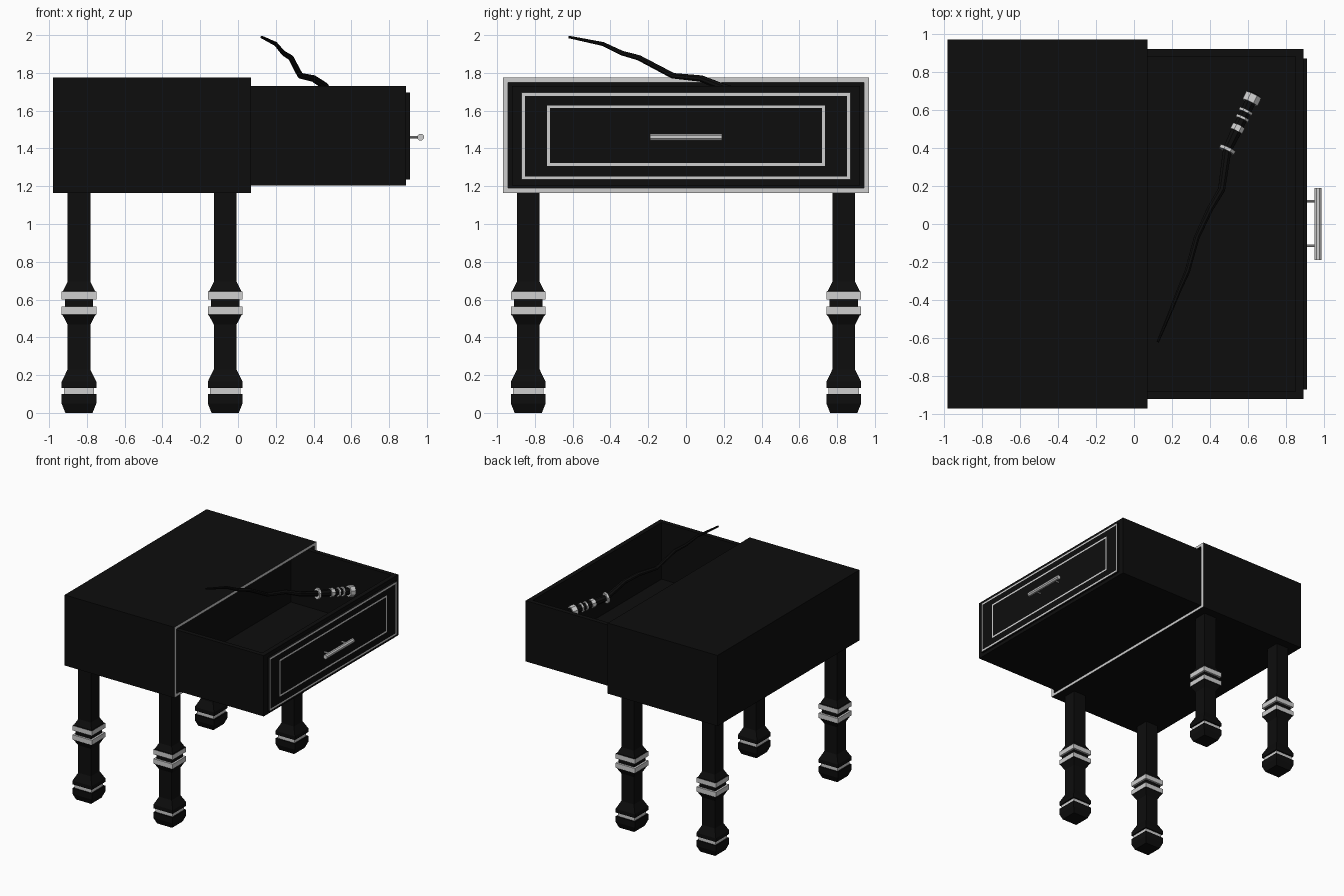
import bpy, bmesh, math
from mathutils import Vector

if "Cube" in bpy.data.objects:
    bpy.data.objects.remove(bpy.data.objects["Cube"])


def material(name, v):
    m = bpy.data.materials.new(name)
    m.diffuse_color = (v, v, v, 1)
    m.use_nodes = True
    m.node_tree.nodes["Principled BSDF"].inputs["Base Color"].default_value = m.diffuse_color
    return m


BLACK = material("black wood", 0.004)
SILVER = material("silver trim", 0.62)


def loft(name, rings, silver=()):
    """Skin between consecutive rings, cap both ends; listed segments are silver."""
    bm = bmesh.new()
    loops = [[bm.verts.new(p) for p in r] for r in rings]
    n = len(loops[0])
    for s, (a, b) in enumerate(zip(loops, loops[1:])):
        for i in range(n):
            j = (i + 1) % n
            bm.faces.new((a[i], a[j], b[j], b[i])).material_index = int(s in silver)
    bm.faces.new(loops[0])
    bm.faces.new(loops[-1])
    bmesh.ops.recalc_face_normals(bm, faces=bm.faces)
    me = bpy.data.meshes.new(name)
    bm.to_mesh(me)
    bm.free()
    me.materials.append(BLACK)
    me.materials.append(SILVER)
    ob = bpy.data.objects.new(name, me)
    bpy.context.collection.objects.link(ob)
    return ob


def rect_x(x, hy, z0, z1):
    return [(x, -hy, z0), (x, hy, z0), (x, hy, z1), (x, -hy, z1)]


def rect_z(z, x0, x1, hy):
    return [(x0, -hy, z), (x1, -hy, z), (x1, hy, z), (x0, hy, z)]


def disc(centre, direction, r, n=8):
    d = Vector(direction).normalized()
    u = d.cross(Vector((0, 0, 1)))
    if u.length < 0.01:
        u = Vector((1, 0, 0))
    u.normalize()
    v = d.cross(u)
    c = Vector(centre)
    return [c + r * (math.cos(a) * u + math.sin(a) * v)
            for a in (2 * math.pi * (i + 0.5) / n for i in range(n))]


# Hollow cabinet with a silver rim around the opening
loft("cabinet_body", [rect_x(-0.98, 0.97, 1.165, 1.775), rect_x(0.07, 0.97, 1.165, 1.775),
                      rect_x(0.07, 0.943, 1.19, 1.75), rect_x(-0.95, 0.943, 1.19, 1.75)], {1})

# Open drawer box
loft("drawer_box", [rect_z(1.205, -0.15, 0.89, 0.92), rect_z(1.73, -0.15, 0.89, 0.92),
                    rect_z(1.73, -0.11, 0.85, 0.88), rect_z(1.24, -0.11, 0.85, 0.88)])

# Drawer front panel with two inlaid silver frames
loft("drawer_front", [rect_x(0.88, 0.87, 1.235, 1.695), rect_x(0.91, 0.87, 1.235, 1.695),
                      rect_x(0.91, 0.853, 1.252, 1.678), rect_x(0.91, 0.735, 1.308, 1.627),
                      rect_x(0.91, 0.72, 1.322, 1.613)], {1, 3})

# Drawer handle: bar on two posts
loft("handle_bar", [disc((0.967, y, 1.46), (0, 1, 0), 0.019) for y in (-0.19, 0.19)], {0})
for side, y in (("left", -0.115), ("right", 0.12)):
    loft("handle_post_" + side, [disc((x, y, 1.46), (1, 0, 0), 0.007) for x in (0.9, 0.965)], {0})

# Square turned legs: (z, half width)
profile = [(0, 0.072), (0.05, 0.092), (0.1, 0.092), (0.1, 0.08), (0.133, 0.08), (0.133, 0.092),
           (0.165, 0.092), (0.23, 0.06), (0.467, 0.06), (0.515, 0.085), (0.52, 0.092),
           (0.562, 0.092), (0.562, 0.075), (0.6, 0.075), (0.6, 0.092), (0.642, 0.092),
           (0.645, 0.085), (0.695, 0.06), (1.17, 0.06)]
for end, x in (("back", -0.842), ("front", -0.068)):
    for side, y in (("left", -0.835), ("right", 0.835)):
        leg = loft("leg_%s_%s" % (end, side),
                   [rect_z(z, -h, h, h) for z, h in profile], {3, 10, 11, 13, 14})
        leg.location = (x, y, 0)
        for f in leg.data.polygons:          # keep the neck between the bands black
            if f.material_index and 0.52 < f.center.z < 0.642 and abs(f.normal.z) > 0.5:
                f.material_index = 1

# Crooked tapered stick: x, y, z, radius
path = [(0.125, -0.62, 1.99, 0.007), (0.20, -0.44, 1.953, 0.011), (0.24, -0.34, 1.905, 0.013),
        (0.28, -0.25, 1.88, 0.015), (0.33, -0.07, 1.785, 0.016), (0.40, 0.08, 1.77, 0.018),
        (0.46, 0.18, 1.73, 0.02), (0.49, 0.39, 1.66, 0.024)]
pts = [Vector(p[:3]) for p in path]
loft("stick_shaft", [disc(p, pts[min(i + 1, 7)] - pts[max(i - 1, 0)], path[i][3])
                     for i, p in enumerate(pts)])

# Stick grip with silver collars: centre distance, length, radius
start, axis = Vector((0.49, 0.39, 1.66)), Vector((0.13, 0.27, -0.045)).normalized()
loft("stick_grip", [disc(start + axis * t, axis, r)
                    for t, r in ((-0.005, 0.025), (0.1, 0.03), (0.2, 0.028), (0.33, 0.033))])
for k, (t, length, r) in enumerate([(0.0, 0.018, 0.047), (0.125, 0.032, 0.037),
                                    (0.185, 0.014, 0.038), (0.225, 0.014, 0.04),
                                    (0.3, 0.045, 0.047)]):
    loft("stick_collar_%d" % (k + 1),
         [disc(start + axis * (t + s * length / 2), axis, r) for s in (-1, 1)], {0})
for ob in bpy.data.objects:
    if ob.name.startswith("stick_collar"):
        for f in ob.data.polygons:
            f.material_index = 1
    if ob.name.startswith("handle"):
        for f in ob.data.polygons:
            f.material_index = 1
